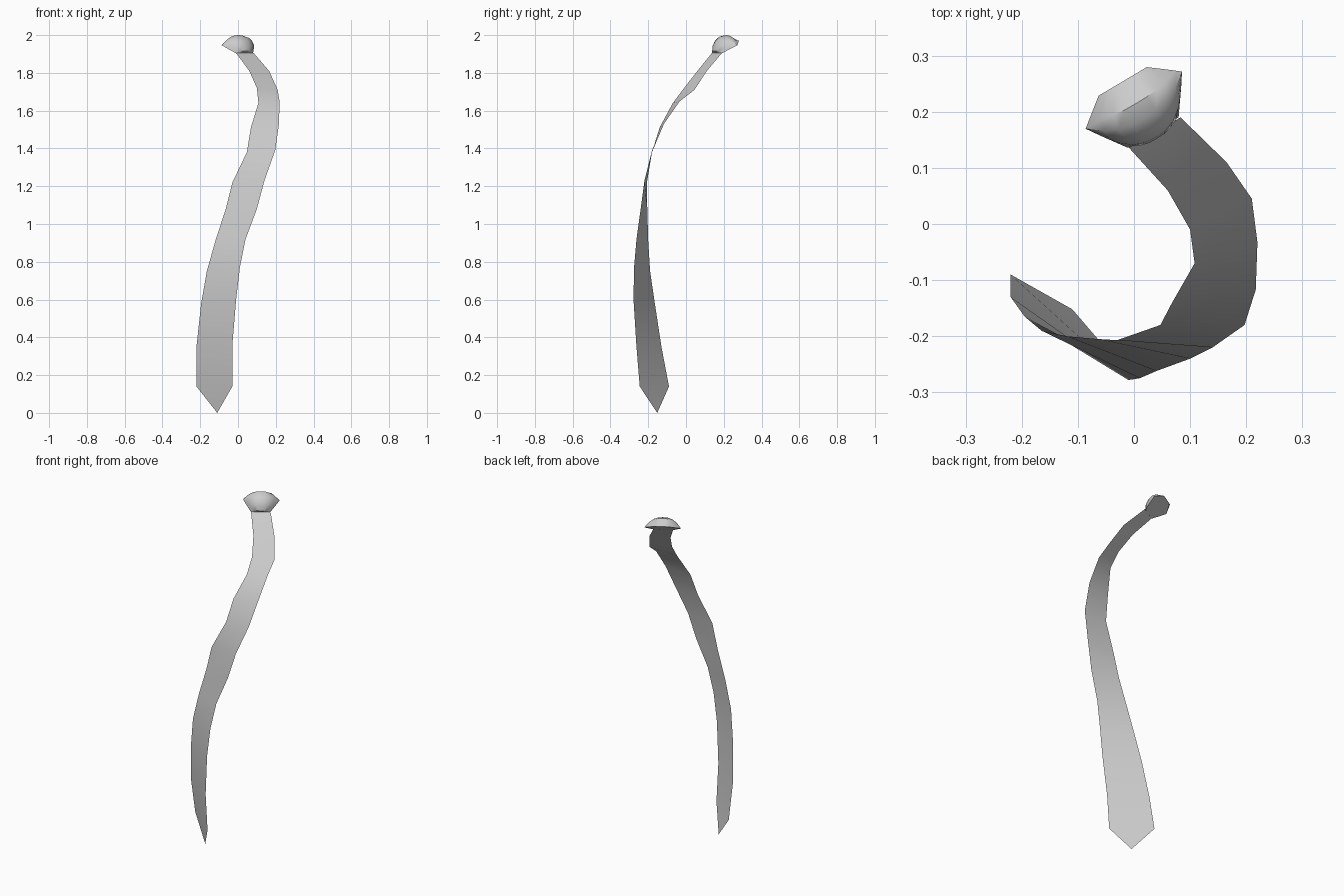
import bpy
import bmesh
from mathutils import Vector

cube = bpy.data.objects.get("Cube")
if cube:
    bpy.data.objects.remove(cube)

# One plain grey cloth colour
cloth = bpy.data.materials.new("light_grey_cloth")
cloth.use_nodes = True
colour = (0.6, 0.6, 0.6, 1.0)
cloth.diffuse_color = colour
cloth.node_tree.nodes["Principled BSDF"].inputs["Base Color"].default_value = colour


def finish(bm, name, angle):
    """Turn a bmesh into a shaded object with the cloth material."""
    mesh = bpy.data.meshes.new(name)
    bm.to_mesh(mesh)
    bm.free()
    mesh.materials.append(cloth)
    obj = bpy.data.objects.new(name, mesh)
    bpy.context.collection.objects.link(obj)
    bpy.ops.object.select_all(action="DESELECT")
    obj.select_set(True)
    bpy.context.view_layer.objects.active = obj
    bpy.ops.object.shade_smooth_by_angle(angle=angle)
    return obj


def bridge(bm, rows):
    """Fill quads between neighbouring rows of vertices."""
    for lower, upper in zip(rows, rows[1:]):
        for i in range(len(lower) - 1):
            bm.faces.new((lower[i], lower[i + 1], upper[i + 1], upper[i]))


# Tie blade: right edge and left edge of the twisting ribbon, bottom to top
edges = [
    ((-.22, -.09, .14), (-.03, -.245, .14)),
    ((-.22, -.13, .35), (-.03, -.263, .36)),
    ((-.195, -.165, .58), (-.01, -.278, .6)),
    ((-.165, -.19, .75), (.01, -.275, .77)),
    ((-.12, -.2, .91), (.04, -.262, .92)),
    ((-.065, -.205, 1.08), (.1, -.24, 1.08)),
    ((-.03, -.207, 1.22), (.14, -.22, 1.23)),
    ((.047, -.18, 1.38), (.197, -.18, 1.39)),
    ((.068, -.14, 1.51), (.217, -.117, 1.53)),
    ((.108, -.07, 1.64), (.22, -.033, 1.65)),
    ((.1, -.01, 1.72), (.21, .045, 1.71)),
    ((.06, .06, 1.81), (.165, .11, 1.81)),
    ((-.01, .137, 1.905), (.083, .19, 1.905)),
]
bm = bmesh.new()
rows = [[bm.verts.new(p) for p in pair] for pair in edges]
bridge(bm, rows)
tip = bm.verts.new((-.11, -.152, 0))
bm.faces.new((tip, rows[0][1], rows[0][0]))
finish(bm, "tie_blade", 1.0)

# Knot: domed front lofted over a flat six-sided back
base = Vector((.034, .163, 0))
across = Vector((.86, .51, 0))
backward = Vector((-.51, .86, 0))
# crest depth, crest height, end half width, end depth
stations = [
    (0, 1.903, .053, 0),
    (-.013, 1.917, .06, .01),
    (-.01, 1.945, .085, .045),
    (.005, 1.972, .095, .06),
    (.03, 1.993, .1, .067),
    (.06, 2.0, .09, .075),
    (.106, 1.972, .05, .106),
]
steps = 8
bm = bmesh.new()
rows = []
for depth, height, width, end_depth in stations:
    row = []
    for i in range(steps + 1):
        s = 2 * i / steps - 1
        f = abs(s) ** 2.5
        end_height = 1.904 + .63 * end_depth
        place = base + across * (s * width) + backward * (depth + (end_depth - depth) * f)
        place.z = height + (end_height - height) * f
        row.append(bm.verts.new(place))
    rows.append(row)
bridge(bm, rows)

# Flat back of the knot, closing the open border
border = [e for e in bm.edges if e.is_boundary]
bmesh.ops.holes_fill(bm, edges=border, sides=0)
bmesh.ops.recalc_face_normals(bm, faces=bm.faces)
finish(bm, "tie_knot", 0.7)
